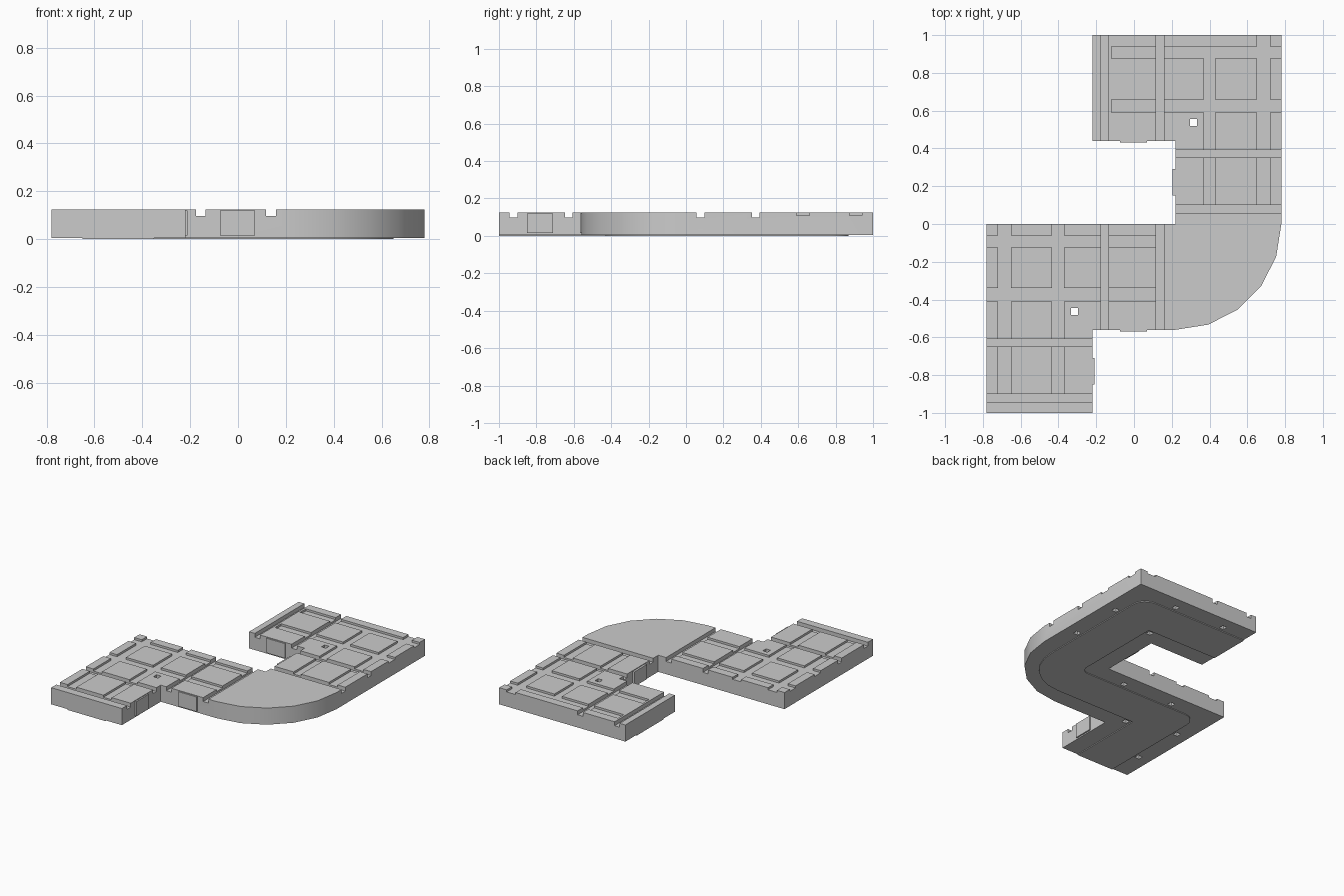
import bpy, bmesh, math
from mathutils import Vector

if "Cube" in bpy.data.objects:
    bpy.data.objects.remove(bpy.data.objects["Cube"])

TOP, BASE = 0.125, 0.006


def prism(name, pts, z0, z1):
    """Extrude a closed 2D outline between two heights."""
    bm = bmesh.new()
    face = bm.faces.new([bm.verts.new((x, y, z0)) for x, y in pts])
    ext = bmesh.ops.extrude_face_region(bm, geom=[face])
    vs = [g for g in ext["geom"] if isinstance(g, bmesh.types.BMVert)]
    bmesh.ops.translate(bm, verts=vs, vec=(0, 0, z1 - z0))
    bmesh.ops.recalc_face_normals(bm, faces=bm.faces)
    me = bpy.data.meshes.new(name)
    bm.to_mesh(me)
    bm.free()
    ob = bpy.data.objects.new(name, me)
    bpy.context.collection.objects.link(ob)
    return ob


def box(name, x0, x1, y0, y1, z0, z1):
    return prism(name, [(x0, y0), (x1, y0), (x1, y1), (x0, y1)], z0, z1)


def rounded(corners, steps=6):
    """Round the corners (x, y, radius) of an outline."""
    out = []
    for i, (x, y, r) in enumerate(corners):
        p = Vector((x, y))
        if r == 0:
            out.append((x, y))
            continue
        a = p + (Vector(corners[i - 1][:2]) - p).normalized() * r
        b = p + (Vector(corners[(i + 1) % len(corners)][:2]) - p).normalized() * r
        c = a + b - p
        for k in range(steps + 1):
            t = k / steps * math.pi / 2
            out.append(tuple(c + (b - c) * math.sin(t) + (a - c) * math.cos(t)))
    return out


def cut(ob, cutter):
    m = ob.modifiers.new("cut", "BOOLEAN")
    m.operation = "DIFFERENCE"
    m.solver = "EXACT"
    m.object = cutter
    bpy.context.view_layer.objects.active = ob
    bpy.ops.object.modifier_apply(modifier=m.name)
    bpy.data.objects.remove(cutter)


# S-shaped slab with one faceted outer bend
arc = [(0.22 + 0.56 * math.sin(a), -0.56 * math.cos(a))
       for a in [i * math.pi / 10 for i in range(6)]]
slab = prism("tiled_slab", [
    (-0.22, 1), (-0.22, 0.44), (0.22, 0.44), (0.22, 0), (-0.78, 0),
    (-0.78, -1), (-0.22, -1), (-0.22, -0.56)] + arc + [(0.78, 1)], BASE, TOP)

# Grooves of the upper half: x0, x1, y0, y1, floor height
E = 0.04
MAIN, GAP = 0.097, 0.11
shared = [
    (0.22 - E, 0.78 + E, 0.352, 0.392, MAIN),
    (0.22 - E, 0.78 + E, 0.057, 0.1, MAIN),
    (0.65, 0.72, 0.08, 1 + E, GAP),
    (-0.12, 0.78 + E, 0.59, 0.66, GAP),
    (-0.12, 0.78 + E, 0.875, 0.94, GAP)]
grooves = list(shared) + [(0.37, 0.43, 0.08, 0.9, GAP)]
# The lower half is the mirrored upper half moved one unit down
for x0, x1, y0, y1, z in shared + [(0.37, 0.435, 0.08, 1 + E, GAP)]:
    grooves.append((-x1, -x0, y0 - 1, y1 - 1, z))
for x0, x1 in [(-0.175, -0.135), (0.116, 0.158)]:
    grooves.append((x0, x1, 0.44 - E, 1 + E, MAIN))
    grooves.append((x0, x1, -0.56 - E, E, MAIN))
for x0, x1, y0, y1, z in grooves:
    cut(slab, box("groove_cutter", x0, x1, y0, y1, z, 0.2))

# Square through-holes and blind sockets underneath
for side, dy in [(1, 0), (-1, -1)]:
    x, y = 0.315 * side, 0.537 + dy
    cut(slab, box("hole_cutter", x - .018, x + .018, y - .018, y + .018, -.1, .3))
    for sx, sy in [(0.4, 0.907), (-0.01, 0.907), (0.685, 0.625), (0.685, 0.23)]:
        x, y = sx * side, sy + dy
        cut(slab, box("socket_cutter", x - .018, x + .018, y - .018, y + .018, -.1, .05))

# Shallow strip under the slab following the S path
strip = prism("underside_strip", rounded([
    (-0.22, 0.87, 0), (-0.22, 0.57, 0), (0.35, 0.57, 0), (0.35, -0.13, 0.06),
    (-0.65, -0.13, 0.1), (-0.65, -1, 0), (-0.35, -1, 0), (-0.35, -0.43, 0),
    (0.65, -0.43, 0.35), (0.65, 0.87, 0.1)]), 0, BASE + 0.001)
for x, y in [(0.315, 0.537), (-0.315, -0.463)]:
    cut(strip, box("hole_cutter", x - .018, x + .018, y - .018, y + .018, -.1, .3))

# Small pads on the inner side walls
pads = [(-0.075, 0.07, 0.432, 0.445), (-0.075, 0.07, -0.568, -0.555),
        (0.205, 0.225, 0.15, 0.29), (-0.225, -0.21, -0.85, -0.71)]
for i, p in enumerate(pads):
    box(f"side_pad_{i + 1}", *p, 0.015, 0.12)

for ob in bpy.context.scene.objects:
    ob.select_set(True)
bpy.context.view_layer.objects.active = slab
bpy.ops.object.shade_smooth_by_angle(angle=math.radians(30))
